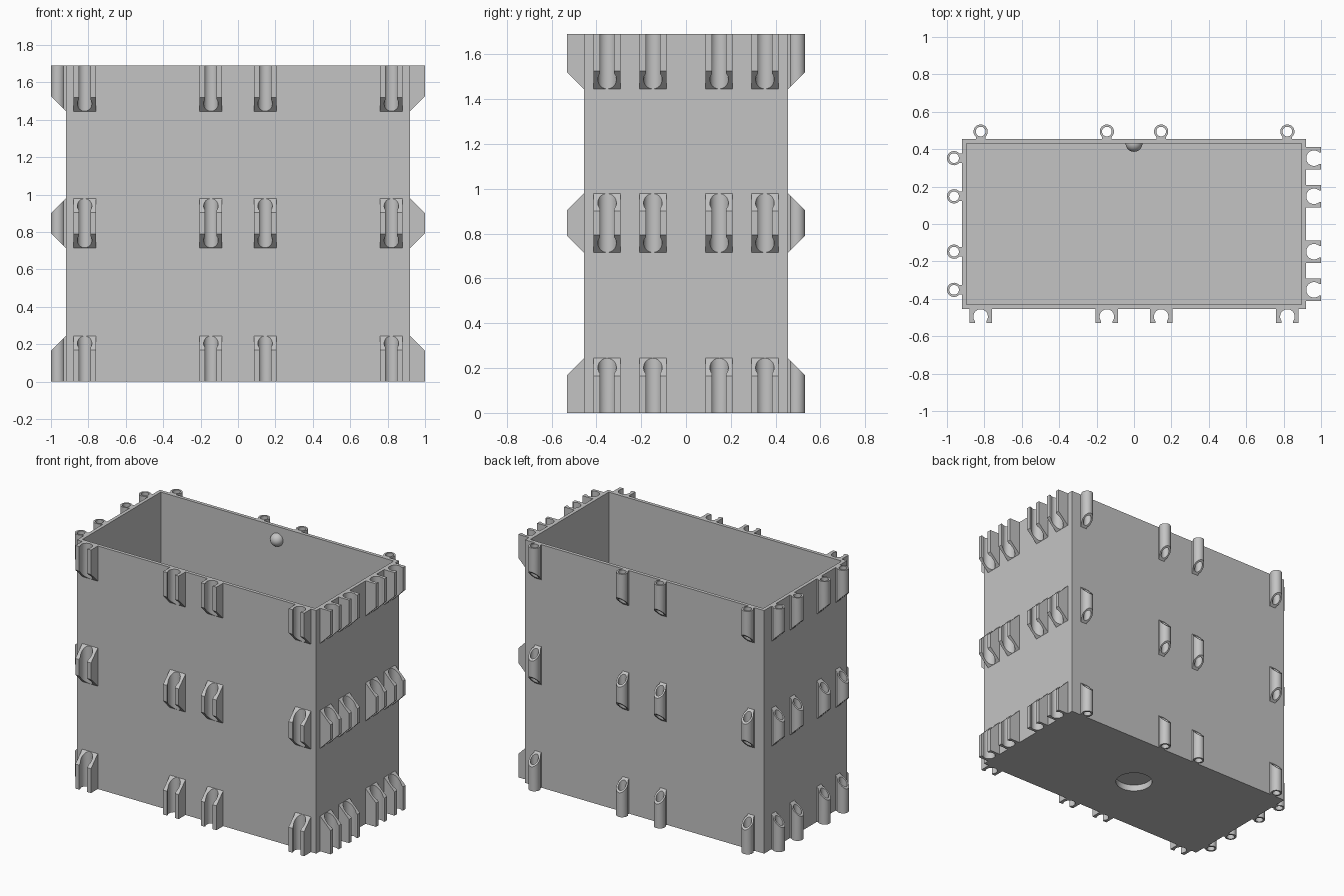
import bpy
import bmesh
from math import sin, cos, asin, pi, radians

if "Cube" in bpy.data.objects:
    bpy.data.objects.remove(bpy.data.objects["Cube"], do_unlink=True)

HALF_X, HALF_Y, HEIGHT = 0.92, 0.455, 1.69
WALL, FLOOR = 0.024, 0.05
LEVELS = ((0.0, 0.245), (0.715, 0.98), (1.445, HEIGHT))
LONG_SPOTS = (-0.82, -0.145, 0.145, 0.82)
SHORT_SPOTS = (-0.352, -0.148, 0.148, 0.352)

grey = bpy.data.materials.new("light_grey")
grey.use_nodes = True
COLOUR = (0.55, 0.55, 0.55, 1)
grey.diffuse_color = COLOUR
grey.node_tree.nodes["Principled BSDF"].inputs["Base Color"].default_value = COLOUR


def finish(bm, name):
    bmesh.ops.recalc_face_normals(bm, faces=bm.faces)
    mesh = bpy.data.meshes.new(name)
    bm.to_mesh(mesh)
    bm.free()
    mesh.materials.append(grey)
    obj = bpy.data.objects.new(name, mesh)
    bpy.context.collection.objects.link(obj)
    return obj


def smooth(obj):
    bpy.ops.object.select_all(action='DESELECT')
    obj.select_set(True)
    bpy.context.view_layer.objects.active = obj
    bpy.ops.object.shade_smooth_by_angle(angle=radians(35))


def box(name, sx, sy, z0, z1):
    bm = bmesh.new()
    bmesh.ops.create_cube(bm, size=1)
    for v in bm.verts:
        v.co = (v.co.x * sx, v.co.y * sy, z0 + (v.co.z + 0.5) * (z1 - z0))
    return finish(bm, name)


def cut(target, cutter):
    mod = target.modifiers.new("cut", 'BOOLEAN')
    mod.operation = 'DIFFERENCE'
    mod.solver = 'EXACT'
    mod.object = cutter
    bpy.context.view_layer.objects.active = target
    bpy.ops.object.modifier_apply(modifier=mod.name)
    bpy.data.objects.remove(cutter, do_unlink=True)


# Open box with a round recess under the floor
shell = box("box_shell", 2 * HALF_X, 2 * HALF_Y, 0, HEIGHT)
cut(shell, box("cavity_cutter", 2 * (HALF_X - WALL), 2 * (HALF_Y - WALL), FLOOR, HEIGHT + 0.2))
bm = bmesh.new()
bmesh.ops.create_cone(bm, cap_ends=True, segments=48, radius1=0.12, radius2=0.12, depth=0.09)
cut(shell, finish(bm, "recess_cutter"))
smooth(shell)

# Half ball on the inside of the back wall
bm = bmesh.new()
bmesh.ops.create_uvsphere(bm, u_segments=32, v_segments=16, radius=0.045)
bmesh.ops.bisect_plane(bm, geom=bm.verts[:] + bm.edges[:] + bm.faces[:],
                       plane_co=(0, 0.005, 0), plane_no=(0, 1, 0), clear_outer=True)
bmesh.ops.translate(bm, verts=bm.verts, vec=(0, HALF_Y - WALL, 1.6))
smooth(finish(bm, "inner_knob"))


# Profiles lie in (along wall, away from wall); free ends slope at 45 degrees
def rings(bm, profile, place, spot, z0, z1):
    low, high = [], []
    for u, v in profile:
        zl = z0 + v if z0 > 0 else z0
        zh = z1 - v if z1 < HEIGHT else z1
        low.append(bm.verts.new(place(spot + u, v, zl)))
        high.append(bm.verts.new(place(spot + u, v, zh)))
    return low, high


def bridge(bm, a, b):
    for i in range(len(a)):
        j = (i + 1) % len(a)
        bm.faces.new((a[i], a[j], b[j], b[i]))


def prism(bm, profile, *where):
    low, high = rings(bm, profile, *where)
    bridge(bm, low, high)
    bm.faces.new(low)
    bm.faces.new(high)


def circle(radius, centre, n=32):
    return [(radius * cos(2 * pi * i / n), centre + radius * sin(2 * pi * i / n)) for i in range(n)]


# Clip: block with a round socket open to the outside
def add_clip(bm, depth, *where):
    centre = depth * 0.53
    radius = centre - 0.001
    gap, half = 0.031, 0.06
    start = pi - asin(gap / radius)
    n = 28
    arc = []
    for i in range(n + 1):
        a = -start + 2 * start * i / n
        arc.append((radius * sin(a), centre - radius * cos(a)))
    prism(bm, [(-half, 0), (-half, depth), (-gap, depth)] + arc
          + [(gap, depth), (half, depth), (half, 0)], *where)


# Tube: ring with a short neck to the wall
def add_tube(bm, depth, *where):
    radius = 0.038
    centre = depth - radius
    neck = centre - 0.027
    prism(bm, [(-0.025, 0), (-0.025, neck), (0.025, neck), (0.025, 0)], *where)
    out_low, out_high = rings(bm, circle(radius, centre), *where)
    in_low, in_high = rings(bm, circle(0.026, centre), *where)
    for a, b in ((out_low, out_high), (out_high, in_high), (in_high, in_low), (in_low, out_low)):
        bridge(bm, a, b)


SIDES = (
    ("front_clips", add_clip, 0.075, LONG_SPOTS, lambda u, v, z: (u, -HALF_Y - v, z)),
    ("left_clips", add_clip, 0.08, SHORT_SPOTS, lambda u, v, z: (HALF_X + v, u, z)),
    ("back_tubes", add_tube, 0.077, LONG_SPOTS, lambda u, v, z: (u, HALF_Y + v, z)),
    ("right_tubes", add_tube, 0.08, SHORT_SPOTS, lambda u, v, z: (-HALF_X - v, u, z)),
)
for name, add, depth, spots, place in SIDES:
    bm = bmesh.new()
    for spot in spots:
        for z0, z1 in LEVELS:
            add(bm, depth, place, spot, z0, z1)
    smooth(finish(bm, name))
